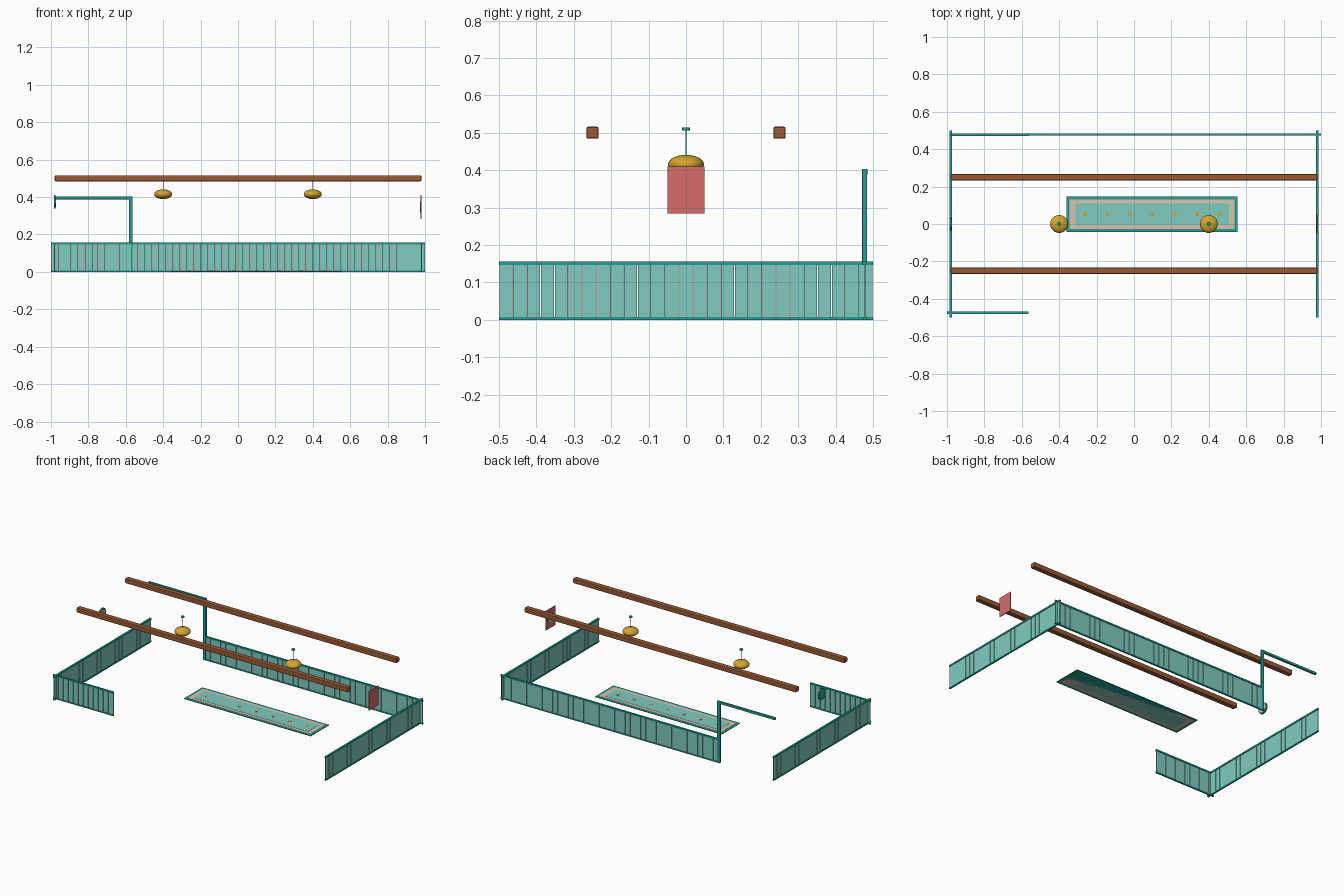
import bpy, math

if "Cube" in bpy.data.objects:
    bpy.data.objects.remove(bpy.data.objects["Cube"])


def material(name, r, g, b):
    """Flat colour given as 0-255 display values."""
    lin = [((c / 255 + 0.055) / 1.055) ** 2.4 for c in (r, g, b)]
    m = bpy.data.materials.new(name)
    m.diffuse_color = (*lin, 1)
    m.use_nodes = True
    m.node_tree.nodes["Principled BSDF"].inputs["Base Color"].default_value = m.diffuse_color
    return m


TEAL = material("teal", 38, 160, 148)
PALE = material("pale_teal", 128, 203, 192)
BROWN = material("wood_brown", 152, 90, 52)
GOLD = material("gold", 212, 165, 48)
RED = material("soft_red", 214, 108, 108)
BEIGE = material("beige", 216, 194, 176)


def finish(name, mat, bevel=0):
    ob = bpy.context.object
    ob.name = name
    ob.data.materials.append(mat)
    if bevel:
        mod = ob.modifiers.new("bevel", "BEVEL")
        mod.width, mod.segments = bevel, 2
    return ob


def box(name, lo, hi, mat, bevel=0):
    bpy.ops.mesh.primitive_cube_add(size=1, location=[(a + b) / 2 for a, b in zip(lo, hi)])
    bpy.context.object.scale = [b - a for a, b in zip(lo, hi)]
    bpy.ops.object.transform_apply(location=False, rotation=False)
    return finish(name, mat, bevel)


def disc(name, loc, r, depth, mat, axis="z", sides=24):
    rot = (0, math.pi / 2, 0) if axis == "x" else (0, 0, 0)
    bpy.ops.mesh.primitive_cylinder_add(vertices=sides, radius=r, depth=depth, location=loc, rotation=rot)
    ob = finish(name, mat)
    bpy.ops.object.shade_smooth_by_angle()
    return ob


def fence(name, axis, start, end, offset):
    """Upright boards between a top and bottom rail, along x or y."""
    def piece(part, a, b, half, z0, z1, mat):
        if axis == "x":
            return box(part, (a, offset - half, z0), (b, offset + half, z1), mat)
        return box(part, (offset - half, a, z0), (offset + half, b, z1), mat)

    piece(name + "_top_rail", start, end, 0.006, 0.146, 0.156, TEAL)
    piece(name + "_bottom_rail", start, end, 0.005, 0, 0.008, TEAL)
    pitch = 0.037
    count = round((end - start) / pitch)
    pitch = (end - start) / count
    board = piece(name + "_boards", start + 0.001, start + pitch - 0.001, 0.0025, 0.004, 0.15, PALE)
    arr = board.modifiers.new("repeat", "ARRAY")
    arr.count = count
    arr.use_relative_offset = False
    arr.use_constant_offset = True
    arr.constant_offset_displace = (pitch, 0, 0) if axis == "x" else (0, pitch, 0)


# Fence round the room, open along most of the front and at the back doorway
fence("left_fence", "y", -0.5, 0.5, -0.98)
fence("right_fence", "y", -0.5, 0.5, 0.98)
fence("back_fence", "x", -0.57, 1.0, 0.478)
fence("front_fence", "x", -1.0, -0.565, -0.475)

# Doorway frame
box("door_post", (-0.583, 0.471, 0), (-0.563, 0.484, 0.39), TEAL, 0.002)
box("door_lintel", (-0.98, 0.471, 0.388), (-0.563, 0.485, 0.403), TEAL, 0.002)

# Ceiling beams
for side, y in (("front", -0.25), ("back", 0.25)):
    box(side + "_beam", (-0.98, y - 0.0165, 0.484), (0.98, y + 0.0165, 0.516), BROWN, 0.005)

# Hanging lamps
for side, x in (("left", -0.4), ("right", 0.4)):
    bpy.ops.mesh.primitive_uv_sphere_add(segments=24, ring_count=12, radius=1, location=(x, 0, 0.415))
    bpy.context.object.scale = (0.048, 0.048, 0.026)
    finish(side + "_lamp_shade", GOLD)
    bpy.ops.object.shade_smooth_by_angle()
    disc(side + "_lamp_cord", (x, 0, 0.472), 0.0018, 0.07, TEAL, sides=8)
    disc(side + "_lamp_ceiling_cap", (x, 0, 0.51), 0.011, 0.007, TEAL, sides=16)

# Rug with border bands and a row of dots
CX, CY = 0.097, 0.052
for name, hx, hy, top, mat in (("rug_border", 0.457, 0.094, 0.004, TEAL),
                               ("rug_band", 0.441, 0.078, 0.005, BEIGE),
                               ("rug_field", 0.411, 0.058, 0.006, PALE)):
    box(name, (CX - hx, CY - hy, 0), (CX + hx, CY + hy, top), mat)
for i in range(7):
    disc("rug_dot", (CX + (i - 3) * 0.12, CY, 0.0065), 0.010, 0.002, GOLD, sides=10)

# Wall clock facing into the room
disc("clock_case", (-0.98, 0, 0.375), 0.036, 0.008, TEAL, "x")
disc("clock_face", (-0.975, 0, 0.375), 0.028, 0.003, BEIGE, "x")
box("clock_hour_hand", (-0.974, -0.0015, 0.375), (-0.973, 0.0015, 0.392), BROWN)
box("clock_minute_hand", (-0.974, 0, 0.3735), (-0.973, 0.022, 0.3765), BROWN)

# Wall hanging with a round patch on its inner side
box("wall_hanging", (0.976, -0.049, 0.284), (0.98, 0.049, 0.41), RED)
disc("wall_hanging_patch", (0.975, 0, 0.347), 0.03, 0.004, BEIGE, "x")
